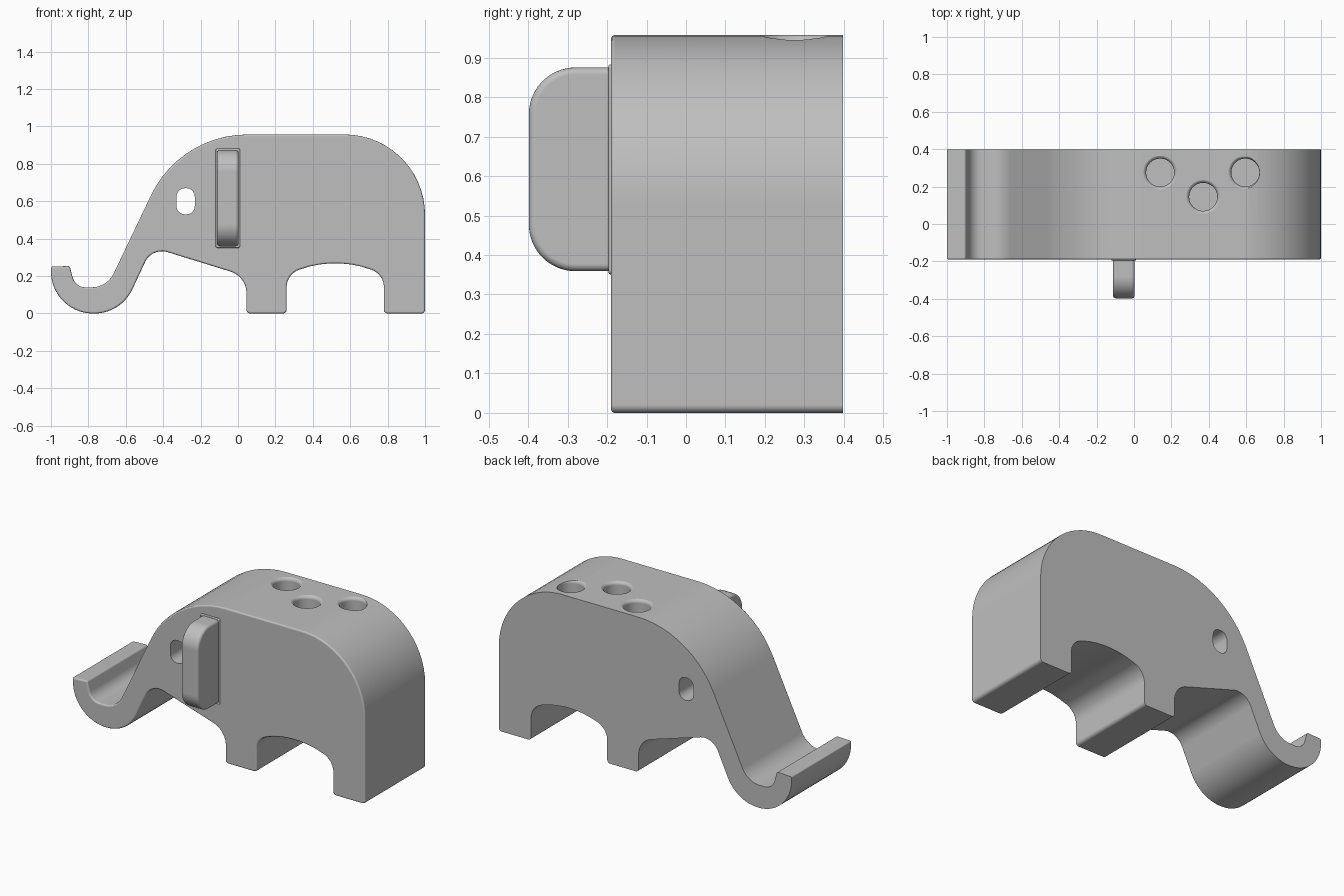
import bpy, bmesh, math
from mathutils import Vector

if "Cube" in bpy.data.objects:
    bpy.data.objects.remove(bpy.data.objects["Cube"], do_unlink=True)

grey = bpy.data.materials.new("matte grey")
grey.use_nodes = True
COLOUR = (0.52, 0.52, 0.52, 1)
grey.diffuse_color = COLOUR
grey.node_tree.nodes["Principled BSDF"].inputs["Base Color"].default_value = COLOUR


def rounded(corners):
    """Polygon whose corners (u, v, radius) are replaced by tangent arcs."""
    out = []
    for i, (u, v, r) in enumerate(corners):
        p = Vector((u, v))
        a = (Vector(corners[i - 1][:2]) - p).normalized()
        b = (Vector(corners[(i + 1) % len(corners)][:2]) - p).normalized()
        half = a.angle(b) / 2
        centre = p + (a + b).normalized() * (r / math.sin(half))
        start = p + a * (r / math.tan(half)) - centre
        sweep = math.pi - 2 * half
        if a.cross(b) > 0:
            sweep = -sweep
        steps = max(3, round(abs(sweep) / math.radians(6 if r > 0.05 else 18)))
        for k in range(steps + 1):
            t = sweep * k / steps
            c, s = math.cos(t), math.sin(t)
            out.append(centre + Vector((start.x * c - start.y * s,
                                        start.x * s + start.y * c)))
    return out


def finish(name, bm):
    bmesh.ops.recalc_face_normals(bm, faces=bm.faces)
    mesh = bpy.data.meshes.new(name)
    bm.to_mesh(mesh)
    bm.free()
    mesh.materials.append(grey)
    ob = bpy.data.objects.new(name, mesh)
    bpy.context.collection.objects.link(ob)
    return ob


def extrude(name, outline, place, depth, bevel=0, both=False):
    """Extrude an outline by depth; round the rim of the first (or both) caps."""
    bm = bmesh.new()
    cap = bm.faces.new([bm.verts.new(place(*p)) for p in outline])
    ext = bmesh.ops.extrude_face_region(bm, geom=[cap], use_keep_orig=True)["geom"]
    bmesh.ops.translate(bm, vec=depth, verts=[g for g in ext if isinstance(g, bmesh.types.BMVert)])
    bmesh.ops.recalc_face_normals(bm, faces=bm.faces)
    if bevel:
        edges = set(cap.edges)
        if both:
            for g in ext:
                if isinstance(g, bmesh.types.BMFace):
                    edges |= set(g.edges)
        bmesh.ops.bevel(bm, geom=list(edges), offset=bevel, segments=4,
                        profile=0.5, affect='EDGES')
    return finish(name, bm)


def lathe(name, profile, x, y, sides=48):
    """Closed turned solid about a vertical axis."""
    bm = bmesh.new()
    rings = [[bm.verts.new((x + r * math.cos(math.tau * k / sides),
                            y + r * math.sin(math.tau * k / sides), z))
              for k in range(sides)] for r, z in profile]
    for lo, hi in zip(rings, rings[1:]):
        for k in range(sides):
            n = (k + 1) % sides
            bm.faces.new((lo[k], lo[n], hi[n], hi[k]))
    bm.faces.new(rings[0])
    bm.faces.new(rings[-1])
    return finish(name, bm)


def smooth(ob):
    """Smooth shading that keeps the large faces flat."""
    bpy.ops.object.select_all(action='DESELECT')
    ob.select_set(True)
    bpy.context.view_layer.objects.active = ob
    bpy.ops.object.shade_smooth_by_angle(angle=math.radians(32))
    mod = ob.modifiers.new("flat_faces", 'WEIGHTED_NORMAL')
    mod.keep_sharp = True


# Elephant silhouette: rump, back, forehead, trunk, chin, front leg, belly, hind leg
silhouette = rounded([
    (1, 0, 0.02), (1, 0.957, 0.43), (-0.31, 0.957, 0.57),
    (-0.70, 0.14, 0.13), (-0.87, 0.14, 0.07), (-0.9, 0.254, 0.012),
    (-1, 0.25, 0.008), (-1, 0, 0.225), (-0.625, 0, 0.225),
    (-0.46, 0.354, 0.1), (0.045, 0.198, 0.12),
    (0.045, 0, 0.02), (0.26, 0, 0.02), (0.26, 0.21, 0.1),
    (0.52, 0.304, 0.56), (0.78, 0.21, 0.1), (0.78, 0, 0.02)])
body = extrude("body", silhouette, lambda u, v: (u, -0.19, v), (0, 0.588, 0), 0.01)

# Eye tunnel through the head
eye = [(-0.28 + sx * 0.049, 0.6 + sz * 0.07, 0.045)
       for sx, sz in ((1, -1), (1, 1), (-1, 1), (-1, -1))]
cutters = [extrude("eye_cutter", rounded(eye), lambda u, v: (u, -0.5, v), (0, 1.2, 0))]

# Pen holes in the back, with softened rims
R, F, TOP = 0.075, 0.021, 0.958
rim = [(R, 0.35)] + [(R + F * (1 - math.cos(a)), TOP - F + F * math.sin(a))
                     for a in [math.pi / 2 * k / 5 for k in range(6)]]
rim.append((R + F, TOP + 0.1))
for x, y in ((0.14, 0.275), (0.37, 0.145), (0.595, 0.275)):
    cutters.append(lathe("pen_hole_cutter", rim, x, y))

for cutter in cutters:
    bpy.context.view_layer.objects.active = body
    mod = body.modifiers.new("cut", 'BOOLEAN')
    mod.operation = 'DIFFERENCE'
    mod.solver = 'EXACT'
    mod.object = cutter
    bpy.ops.object.modifier_apply(modifier=mod.name)
    bpy.data.objects.remove(cutter, do_unlink=True)
smooth(body)

# Ear: upright rounded tab standing out of the side
tab = rounded([(-0.398, 0.359, 0.118), (-0.18, 0.359, 0.004),
               (-0.18, 0.875, 0.004), (-0.398, 0.875, 0.118)])
ear = extrude("ear", tab, lambda u, v: (-0.113, u, v), (0.117, 0, 0), 0.018, True)
smooth(ear)

# Ear root: thin flare where the ear meets the side
root = rounded([(-0.12, 0.351, 0.01), (0.011, 0.351, 0.01),
                (0.011, 0.883, 0.01), (-0.12, 0.883, 0.01)])
smooth(extrude("ear_root", root, lambda u, v: (u, -0.196, v), (0, 0.01, 0), 0.005))
